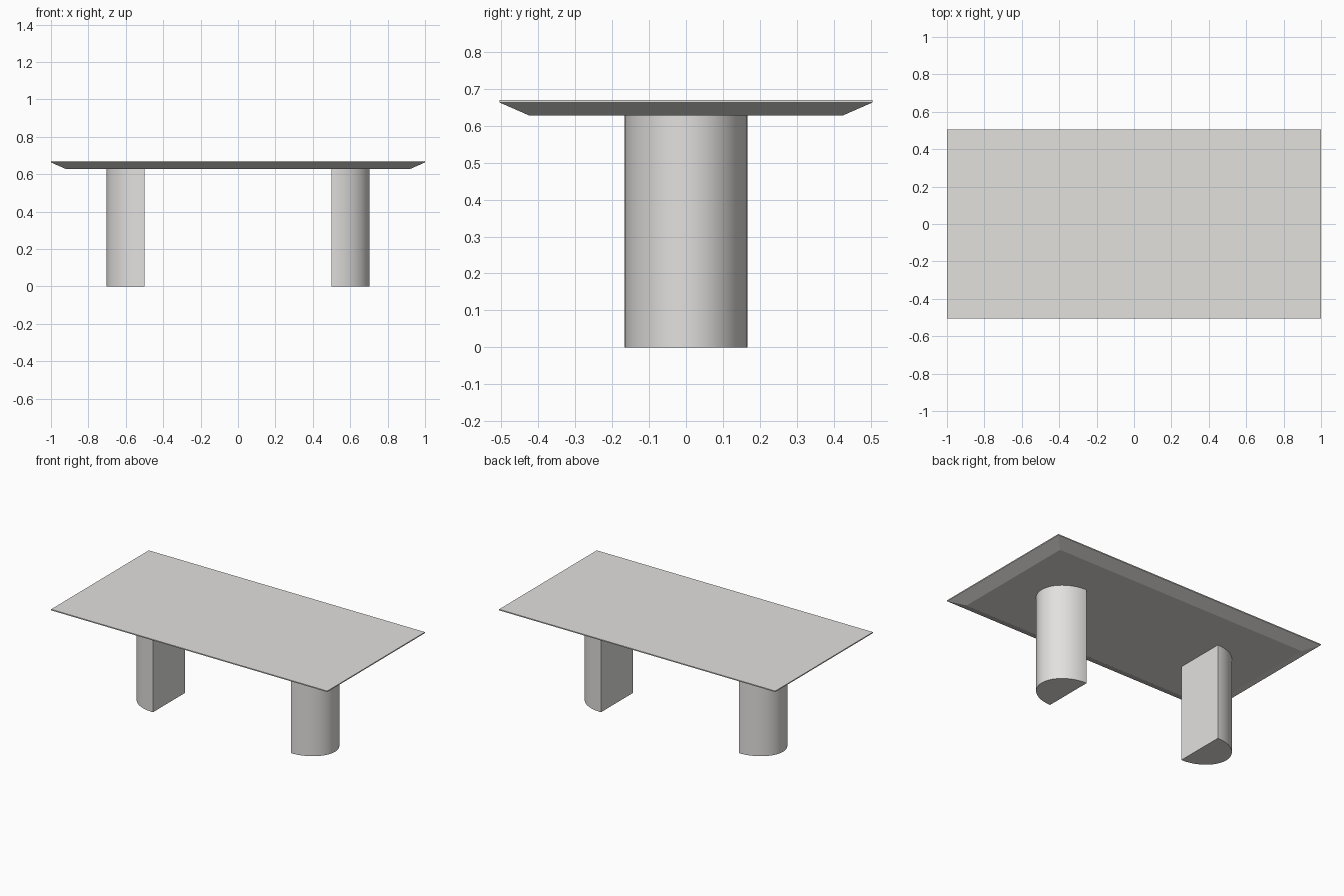
import bpy, bmesh, math

if "Cube" in bpy.data.objects:
    bpy.data.objects.remove(bpy.data.objects["Cube"])

stone = bpy.data.materials.new("warm light grey")
stone.diffuse_color = (0.76, 0.75, 0.73, 1)
stone.use_nodes = True
stone.node_tree.nodes["Principled BSDF"].inputs["Base Color"].default_value = stone.diffuse_color


def loft(name, rings):
    """Solid from stacked rings of points, capped at both ends."""
    bm = bmesh.new()
    loops = [[bm.verts.new(p) for p in ring] for ring in rings]
    n = len(loops[0])
    for low, high in zip(loops, loops[1:]):
        for i in range(n):
            j = (i + 1) % n
            bm.faces.new((low[i], low[j], high[j], high[i]))
    bm.faces.new(loops[0][::-1])
    bm.faces.new(loops[-1])
    bmesh.ops.recalc_face_normals(bm, faces=bm.faces)
    mesh = bpy.data.meshes.new(name)
    bm.to_mesh(mesh)
    bm.free()
    mesh.materials.append(stone)
    obj = bpy.data.objects.new(name, mesh)
    bpy.context.collection.objects.link(obj)
    return obj


def rect(x, y, z):
    return [(-x, -y, z), (x, -y, z), (x, y, z), (-x, y, z)]


# Tabletop: thin square rim with a wide chamfer underneath
loft("tabletop", [rect(0.92, 0.425, 0.628), rect(1, 0.505, 0.663), rect(1, 0.505, 0.67)])

# Legs: half-ellipse columns, flat sides facing each other
SEGMENTS = 48
for side, label in ((-1, "left"), (1, "right")):
    angles = [-math.pi / 2 + math.pi * i / SEGMENTS for i in range(SEGMENTS + 1)]
    outline = [(side * (0.5 + 0.203 * math.cos(a)), 0.166 * math.sin(a)) for a in angles]
    leg = loft(label + "_leg", [[(x, y, z) for x, y in outline] for z in (0, 0.628)])
    bpy.ops.object.select_all(action="DESELECT")
    leg.select_set(True)
    bpy.context.view_layer.objects.active = leg
    bpy.ops.object.shade_smooth_by_angle(angle=math.radians(30))
